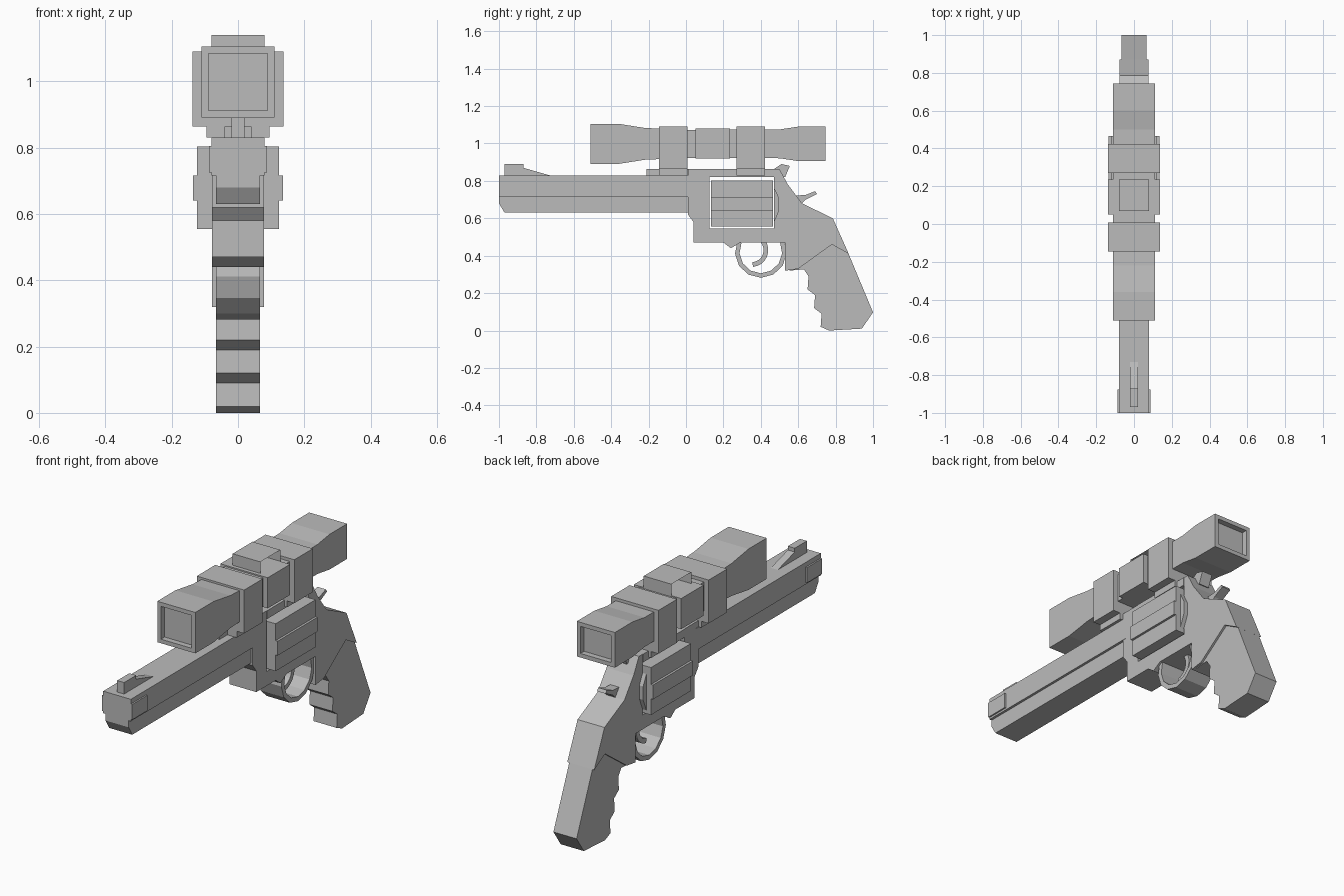
import bpy, bmesh
from math import cos, sin, radians

default_cube = bpy.data.objects.get("Cube")
if default_cube:
    bpy.data.objects.remove(default_cube, do_unlink=True)

grey = bpy.data.materials.new("plain_grey")
grey.use_nodes = True
colour = (0.5, 0.5, 0.5, 1)
grey.diffuse_color = colour
grey.node_tree.nodes["Principled BSDF"].inputs["Base Color"].default_value = colour


def prism(name, outline, half_width, capped=True, recess_ends=False):
    """Extrude a side outline of (y, z) points evenly across x."""
    bm = bmesh.new()
    left, right = [[bm.verts.new((side * half_width, y, z)) for y, z in outline]
                   for side in (1, -1)]
    for index in range(len(outline)):
        previous = index - 1
        bm.faces.new((left[previous], left[index], right[index], right[previous]))
    if capped:
        bm.faces.new(left)
        bm.faces.new(right)
    bmesh.ops.recalc_face_normals(bm, faces=bm.faces)
    if recess_ends:
        bm.normal_update()
        for face in [face for face in bm.faces if abs(face.normal.y) > 0.99]:
            bmesh.ops.inset_individual(bm, faces=[face], thickness=0.03)
            bmesh.ops.inset_individual(bm, faces=[face], depth=-0.03)
    mesh = bpy.data.meshes.new(name)
    bm.to_mesh(mesh)
    bm.free()
    mesh.materials.append(grey)
    part = bpy.data.objects.new(name, mesh)
    bpy.context.collection.objects.link(part)
    return part


def box(name, half_width, back_and_front, bottom, top, capped=True):
    front, back = back_and_front
    outline = [(front, bottom), (back, bottom), (back, top), (front, top)]
    return prism(name, outline, half_width, capped)


def arc(centre, radius, start, end, steps=8):
    angles = [radians(start + (end - start) * step / steps) for step in range(steps + 1)]
    return [(centre[0] + radius * cos(angle), centre[1] + radius * sin(angle))
            for angle in angles]


def curved_bar(name, centre, radius, thickness, start, end, half_width):
    outer_edge = arc(centre, radius, start, end)
    inner_edge = arc(centre, radius - thickness, end, start)
    return prism(name, outer_edge + inner_edge, half_width)


# Shared measurements
muzzle, barrel_end = -1, 0.03
barrel_half, barrel_step, barrel_top = 0.08, 0.715, 0.83
slim_half = 0.067
window_front, window_back = 0.125, 0.47
rail_top = 0.863
scope_half, scope_centre = 0.11, 0.998
mount_half = 0.137

# Barrel: wide upper bar over a narrower underlug with a slanted muzzle
box("barrel_upper", barrel_half, (muzzle, barrel_end), barrel_step, barrel_top)
prism("barrel_underlug", [(muzzle, barrel_step), (muzzle, 0.68), (-0.97, 0.63),
                          (barrel_end, 0.63), (barrel_end, barrel_step)], slim_half)
box("muzzle_band", barrel_half + 0.008, (muzzle, -0.875), 0.725, 0.805)

# Front sight: tall blade with a long ramp behind it
sight_front, sight_back = -0.97, -0.87
box("front_sight_blade", 0.02, (sight_front, sight_back), barrel_top, 0.89)
prism("front_sight_ramp", [(sight_back, barrel_top), (sight_back, 0.87),
                           (-0.73, barrel_top)], 0.02)

# Frame: open cradle around the cylinder, closed above by the top strap
prism("frame", [
    (window_front, rail_top), (0.01, rail_top), (0.01, 0.62), (0.04, 0.58),
    (0.04, 0.47), (0.2, 0.47), (0.24, 0.44), (0.29, 0.47), (0.53, 0.47), (0.53, 0.32),
    (0.6, 0.33), (0.78, 0.46), (0.87, 0.41), (0.785, 0.6), (0.62, 0.68),
    (0.545, 0.78), (0.5, rail_top), (window_back, rail_top),
    (window_back, 0.545), (window_front, 0.545)], 0.078)
box("top_strap", barrel_half, (window_front, window_back), 0.82, rail_top)
box("scope_rail", 0.04, (-0.21, window_back), barrel_top, rail_top)

# Cylinder with a raised band along each side, and the bulge behind it
cylinder_length = (window_front + 0.01, window_back - 0.005)
box("cylinder", 0.123, cylinder_length, 0.555, 0.803)
box("cylinder_side_band", 0.135, cylinder_length, 0.64, barrel_step)
prism("recoil_shield", [(window_back, 0.575), (0.497, 0.64), (0.497, 0.71),
                        (window_back, 0.765)], 0.1)

# Rear sight and hammer
prism("rear_sight", [(0.45, 0.85), (0.51, 0.89), (0.555, 0.88), (0.53, 0.82)], 0.03)
prism("hammer", [(0.56, 0.72), (0.64, 0.725), (0.69, 0.745), (0.7, 0.73),
                 (0.64, 0.7), (0.6, 0.66)], 0.025)

# Trigger guard and trigger
curved_bar("trigger_guard", (0.4, 0.42), 0.138, 0.024, -205, 25, slim_half)
curved_bar("trigger", (0.35, 0.43), 0.09, 0.025, -85, 40, 0.02)

# Grip with three evenly stepped finger grooves
grooves = []
for finger in range(3):
    ridge_y, ridge_z = 0.655 + 0.035 * finger, 0.29 - 0.1 * finger
    grooves += [(ridge_y, ridge_z), (ridge_y - 0.005, ridge_z - 0.07)]
prism("grip", [(0.55, 0.32), (0.63, 0.327)] + grooves
      + [(0.765, 0), (0.94, 0.01), (1, 0.097), (0.868, 0.413), (0.775, 0.5)], slim_half)

# Scope: half heights along its length, mirrored about its centre line
half_heights = {-0.51: 0.107, -0.36: 0.107, -0.22: 0.085, 0: 0.075,
                0.5: 0.077, 0.6: 0.092, 0.745: 0.092}
upper_edge = [(y, scope_centre + height) for y, height in half_heights.items()]
lower_edge = [(y, scope_centre - height) for y, height in half_heights.items()]
prism("scope_body", upper_edge + lower_edge[::-1], scope_half, recess_ends=True)

# Scope mounts
for name, mount_front in (("front_mount", -0.145), ("rear_mount", 0.27)):
    box(name, mount_half, (mount_front, mount_front + 0.153), rail_top, 1.09)
    box(name + "_foot", 0.095, (mount_front, mount_front + 0.153), barrel_top, rail_top)

# Adjustment turrets: one block through both sides, and an open-sided cover on top
box("side_turrets", mount_half, (0.05, 0.235), 0.92, 1.08)
box("top_turret_cover", barrel_half, (0.07, 0.235), 1.06, 1.14, capped=False)
